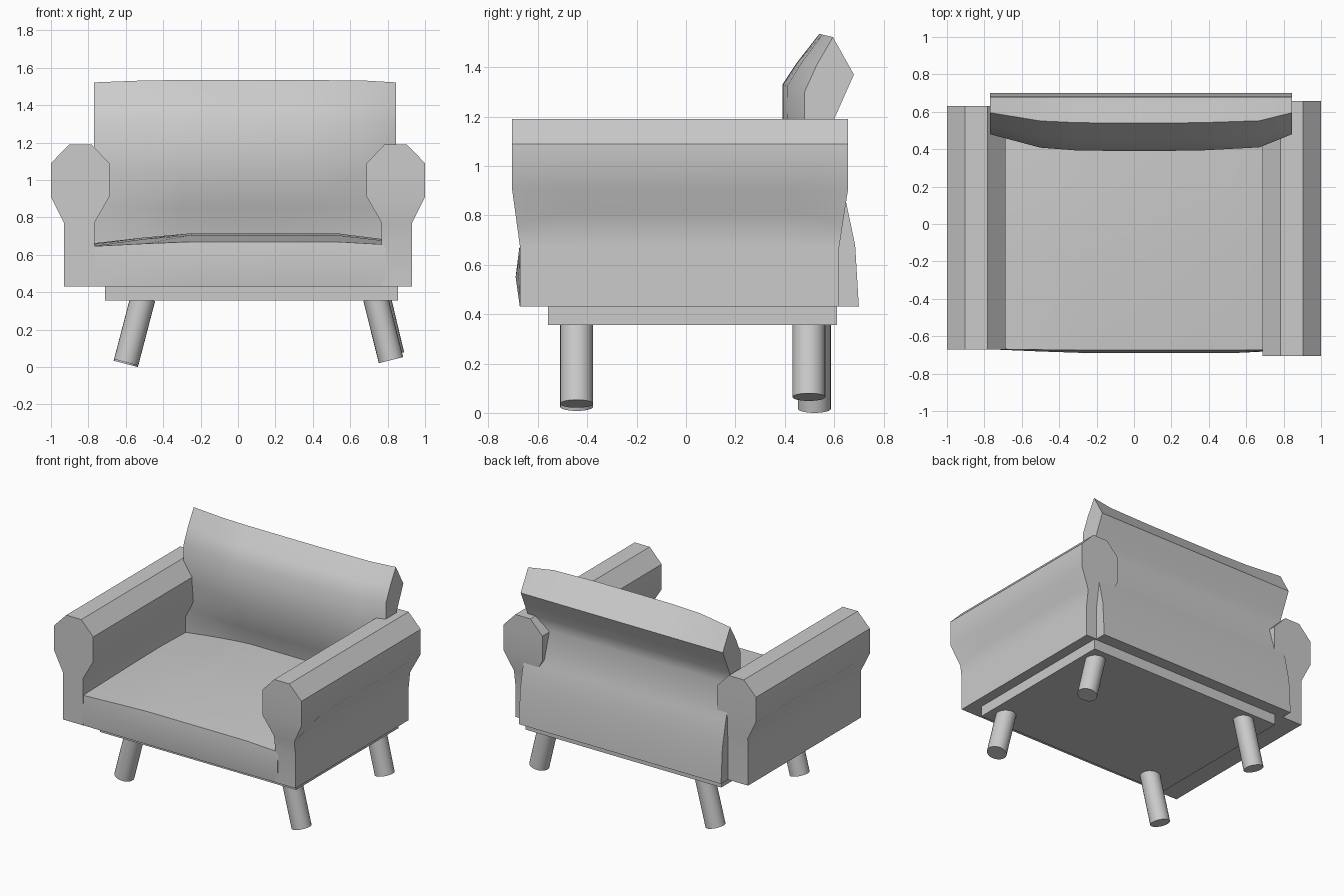
import bpy, bmesh, math
from mathutils import Vector

if "Cube" in bpy.data.objects:
    bpy.data.objects.remove(bpy.data.objects["Cube"])


def finish(name, bm, angle=35):
    bmesh.ops.recalc_face_normals(bm, faces=bm.faces)
    me = bpy.data.meshes.new(name)
    bm.to_mesh(me)
    bm.free()
    ob = bpy.data.objects.new(name, me)
    bpy.context.collection.objects.link(ob)
    bpy.ops.object.select_all(action='DESELECT')
    ob.select_set(True)
    bpy.context.view_layer.objects.active = ob
    bpy.ops.object.shade_smooth_by_angle(angle=math.radians(angle))
    return ob


def loft(name, sections):
    """Skin a row of cross-sections; caps are strips joining both profile sides."""
    bm = bmesh.new()
    rings = [[bm.verts.new(p) for p in s] for s in sections]
    n = len(rings[0])
    for a, b in zip(rings, rings[1:]):
        for i in range(n):
            j = (i + 1) % n
            bm.faces.new((a[i], a[j], b[j], b[i]))
    for r in (rings[0], rings[-1]):
        for i in range(n // 2 - 1):
            bm.faces.new((r[i], r[i + 1], r[n - 2 - i], r[n - 1 - i]))
    return finish(name, bm)


def mix(a, b, t):
    return [(p[0] + (q[0] - p[0]) * t, p[1] + (q[1] - p[1]) * t) for p, q in zip(a, b)]


# Rolled arms: octagonal top on a narrower panel, run front to back
def arm(name, side, front_top, front_low, back_top, back_low):
    outer = [(0.93, 0.43), (0.93, 0.67), (0.93, 0.77), (1.0, 0.91), (1.0, 1.09), (0.903, 1.19)]
    inner = [(0.783, 1.19), (0.688, 1.09), (0.688, 0.91), (0.768, 0.77), (0.768, 0.67), (0.768, 0.43)]

    def section(top, low, neck):
        pts = []
        for x, z in outer + inner:
            k = min(max((z - 0.67) / 0.24, 0), 1)
            zz = z + neck if z == 0.77 and x > 0.9 else z
            pts.append((side * x, low + (top - low) * k, zz))
        return pts

    loft(name, [section(front_top, front_low, 0), section(-0.48, -0.48, 0.04),
                section(0.46, 0.46, 0.04), section(back_top, back_low, 0)])


arm("left_arm", -1, -0.67, -0.67, 0.63, 0.62)
arm("right_arm", 1, -0.705, -0.672, 0.657, 0.62)

# Seat cushion: domed top and bulging front, run left to right
edge = [(-0.668, 0.43), (-0.669, 0.55), (-0.668, 0.645),
        (-0.2, 0.655), (0.2, 0.66), (0.6, 0.65), (0.6, 0.55), (0.6, 0.43)]
full = [(-0.673, 0.43), (-0.69, 0.55), (-0.675, 0.67),
        (-0.2, 0.705), (0.2, 0.715), (0.6, 0.71), (0.6, 0.55), (0.6, 0.43)]
loft("seat", [[(x, y, z) for y, z in mix(full, edge, t)]
              for x, t in ((-0.79, 1), (-0.5, 0.4), (-0.25, 0), (0.53, 0), (0.79, 0.6))])

# Backrest: curved front with ends set back, kinked rear
rear = [(0.68, 1.37), (0.64, 1.28), (0.60, 1.19), (0.575, 1.10),
        (0.645, 0.87), (0.685, 0.68), (0.70, 0.43)]
mid = [(0.50, 0.43), (0.50, 0.70), (0.43, 0.85), (0.392, 1.05),
       (0.39, 1.33), (0.45, 1.42), (0.54, 1.535)] + rear
end = [(0.50, 0.43), (0.50, 0.70), (0.50, 0.85), (0.48, 1.05),
       (0.48, 1.30), (0.53, 1.41), (0.595, 1.522)] + rear
loft("backrest", [[(x, y, z) for y, z in mix(mid, end, t)]
                  for x, t in ((-0.77, 1), (-0.5, 0.2), (-0.3, 0.03), (0.03, 0),
                               (0.35, 0.03), (0.67, 0.22), (0.845, 1))])

# Base plate under the upholstery
bpy.ops.mesh.primitive_cube_add(size=1, location=(0.072, 0.027, 0.395))
base = bpy.context.object
base.name = "base_plate"
base.scale = (1.565, 1.17, 0.08)


# Splayed round legs
def leg(name, top, bottom, r=0.067):
    top, bottom = Vector(top), Vector(bottom)
    d = top - bottom
    bpy.ops.mesh.primitive_cylinder_add(vertices=24, radius=r, depth=d.length,
                                        location=(top + bottom) / 2)
    ob = bpy.context.object
    ob.name = name
    ob.rotation_euler = d.to_track_quat('Z', 'Y').to_euler()
    bpy.ops.object.shade_smooth_by_angle(angle=math.radians(35))


leg("front_left_leg", (-0.508, -0.443, 0.37), (-0.598, -0.443, 0.025))
leg("front_right_leg", (0.735, -0.443, 0.37), (0.818, -0.443, 0.037))
leg("back_left_leg", (-0.508, 0.52, 0.37), (-0.60, 0.52, 0.017))
leg("back_right_leg", (0.75, 0.498, 0.37), (0.823, 0.498, 0.064))
